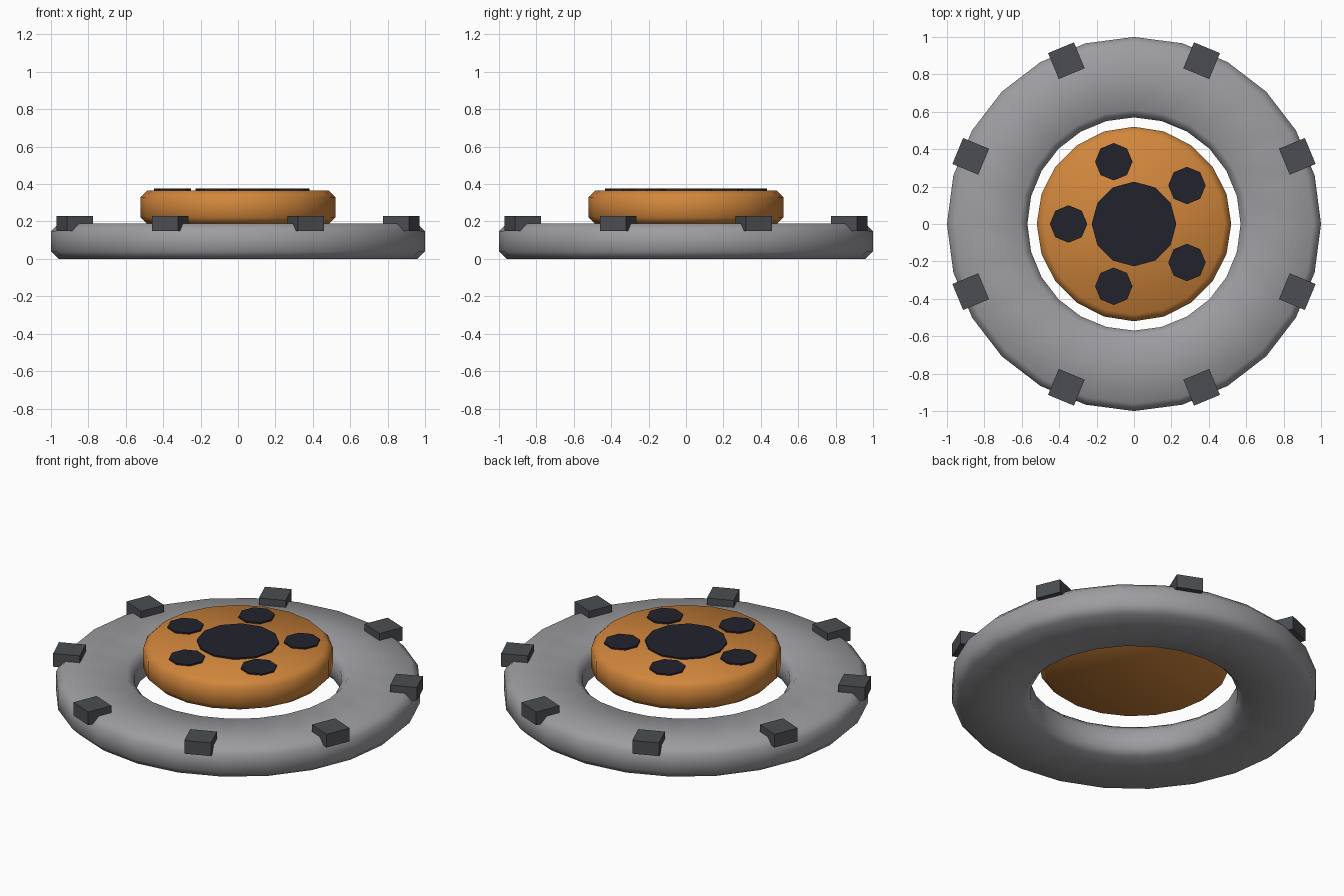
import bpy, bmesh
from math import pi, cos, sin, radians

cube = bpy.data.objects.get("Cube")
if cube:
    bpy.data.objects.remove(cube, do_unlink=True)


def material(name, rgb):
    m = bpy.data.materials.new(name)
    m.use_nodes = True
    color = (*rgb, 1)
    m.diffuse_color = color
    m.node_tree.nodes["Principled BSDF"].inputs["Base Color"].default_value = color
    return m


GREY = material("ring grey", (0.34, 0.34, 0.36))
ORANGE = material("hub orange", (0.64, 0.24, 0.045))
CHARCOAL = material("block charcoal", (0.07, 0.076, 0.082))
INK = material("pad ink", (0.016, 0.016, 0.026))


def finish(name, bm, mat, smooth=False, location=(0, 0, 0), turn=0):
    bmesh.ops.recalc_face_normals(bm, faces=bm.faces)
    for f in bm.faces:
        f.smooth = smooth
    mesh = bpy.data.meshes.new(name)
    bm.to_mesh(mesh)
    bm.free()
    mesh.materials.append(mat)
    ob = bpy.data.objects.new(name, mesh)
    ob.location = location
    ob.rotation_euler.z = turn
    bpy.context.collection.objects.link(ob)
    return ob


def lathe(name, profile, sides, mat, closed, smooth=True):
    """Spin (radius, z) points about z; open profiles get flat end caps."""
    bm = bmesh.new()
    loops = [[bm.verts.new((r * cos(2 * pi * i / sides), r * sin(2 * pi * i / sides), z))
              for i in range(sides)] for r, z in profile]
    pairs = list(zip(loops, loops[1:]))
    if closed:
        pairs.append((loops[-1], loops[0]))
    else:
        bm.faces.new(loops[0])
        bm.faces.new(loops[-1])
    for a, b in pairs:
        for i in range(sides):
            j = (i + 1) % sides
            bm.faces.new((a[i], a[j], b[j], b[i]))
    return finish(name, bm, mat, smooth)


def chamfered(inner, outer, low, high, c):
    """Outer side of a chamfered section, plus the inner side if there is a hole."""
    pts = [(outer - c, low), (outer, low + c), (outer, high - c), (outer - c, high)]
    if inner:
        pts += [(inner + c, high), (inner, high - c), (inner, low + c), (inner + c, low)]
    return pts


# Outer ring and raised hub
lathe("outer_ring", chamfered(0.57, 1.0, 0, 0.188, 0.04), 24, GREY, True)
lathe("hub", chamfered(0, 0.52, 0.186, 0.366, 0.036), 20, ORANGE, False)


# Thin pads on the hub
def pad(name, radius, sides, x=0, y=0):
    ob = lathe(name, [(radius, 0.364), (radius, 0.375)], sides, INK, False, False)
    ob.location = (x, y, 0)


pad("center_pad", 0.226, 12)
for k in range(5):
    a = pi + k * 2 * pi / 5
    pad(f"finger_pad_{k + 1}", 0.1, 8, 0.35 * cos(a), 0.35 * sin(a))

# Blocks around the rim
for k in range(8):
    a = radians(22.5 + 45 * k)
    bm = bmesh.new()
    bmesh.ops.create_cube(bm, size=1)
    bmesh.ops.scale(bm, vec=(0.15, 0.15, 0.08), verts=bm.verts)
    finish(f"rim_block_{k + 1}", bm, CHARCOAL, False,
           (0.945 * cos(a), 0.945 * sin(a), 0.19), a)
